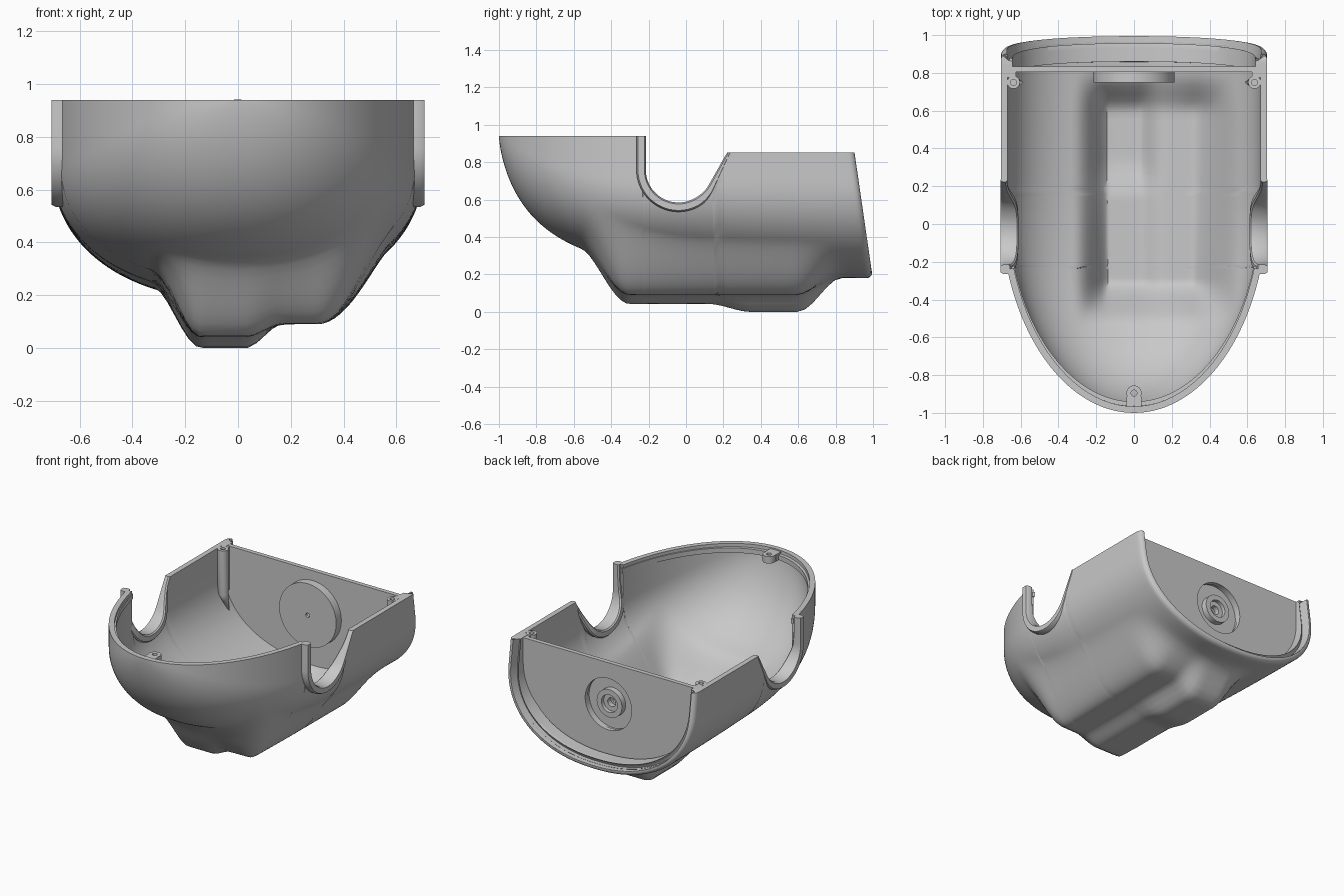
import bpy, bmesh
from math import sin, cos, asin, pi, sqrt, exp, radians
from mathutils import Vector

if "Cube" in bpy.data.objects:
    bpy.data.objects.remove(bpy.data.objects["Cube"])

GREY = (0.58, 0.58, 0.58, 1)
grey = bpy.data.materials.new("plain grey")
grey.use_nodes = True
grey.diffuse_color = GREY
grey.node_tree.nodes["Principled BSDF"].inputs["Base Color"].default_value = GREY


def finish(name, bm, thickness=0):
    """Turn a bmesh into a named smooth object, thickened inwards if asked."""
    bmesh.ops.remove_doubles(bm, verts=bm.verts, dist=1e-5)
    bmesh.ops.recalc_face_normals(bm, faces=bm.faces)
    mesh = bpy.data.meshes.new(name)
    bm.to_mesh(mesh)
    bm.free()
    mesh.materials.append(grey)
    ob = bpy.data.objects.new(name, mesh)
    bpy.context.scene.collection.objects.link(ob)
    if thickness:
        m = ob.modifiers.new("Shell", "SOLIDIFY")
        m.thickness = thickness
        m.offset = -1
        dg = bpy.context.evaluated_depsgraph_get()
        baked = bpy.data.meshes.new_from_object(ob.evaluated_get(dg))
        ob.modifiers.clear()
        ob.data = baked
    bpy.ops.object.select_all(action="DESELECT")
    bpy.context.view_layer.objects.active = ob
    ob.select_set(True)
    bpy.ops.object.shade_smooth_by_angle(angle=radians(35))


def grid(bm, rows, close_rows=False, close_cols=False):
    """Bridge rows of points with quads."""
    vs = [[bm.verts.new(p) for p in row] for row in rows]
    n, m = len(vs), len(vs[0])
    for i in range(n if close_rows else n - 1):
        for j in range(m if close_cols else m - 1):
            a, b = vs[i], vs[(i + 1) % n]
            k = (j + 1) % m
            bm.faces.new((a[j], a[k], b[k], b[j]))
    return vs


def box(bm, x0, x1, y0, y1, z0, z1):
    ends = grid(bm, [[(x0, y0, z), (x1, y0, z), (x1, y1, z), (x0, y1, z)] for z in (z0, z1)],
                close_cols=True)
    for end in ends:
        bm.faces.new(end)


def lathe(bm, profile, place, steps=40):
    """Revolve (radius, height) points; place maps (u, v, height) to space."""
    rows = [[place(r * cos(2 * pi * i / steps), r * sin(2 * pi * i / steps), h)
             for r, h in profile] for i in range(steps)]
    grid(bm, rows, close_rows=True, close_cols=True)
    bmesh.ops.remove_doubles(bm, verts=bm.verts, dist=1e-5)


def ease(a, b, x):
    t = min(1, max(0, (x - a) / (b - a)))
    return t * t * (3 - 2 * t)


# ---- hull surface rules ----
def rim_height(y):
    """Top edge of the hull: high nose, round notch, sloped exit, lower tail."""
    if y < -0.2402:
        return 0.94
    if y < 0.138:
        return 0.76 - sqrt(max(0, 0.04 - (y + 0.04) ** 2))
    return min(0.853, 0.669 + 1.957 * (y - 0.138))


def section(y, shrink=0.0):
    """U-shaped hull section from the right rim, under the keel, to the left rim."""
    e = max(0, (y - 0.96) / 0.04)
    inset = shrink + 0.03 * (1 - sqrt(max(0, 1 - e * e)))
    w = max(0, 0.705 * sqrt(max(0, 1 - (min(0, y - 0.1) / 1.1) ** 2)) - inset)
    zb = 0.17 + 0.77 * exp(-2.71 * max(0, y + 1) ** 0.7) + inset
    zc = 0.7 + 0.24 * max(0, (-y - 0.2) / 0.8) ** 2
    top = rim_height(y * 0.91 if y > 0 else y)
    if top >= zc:
        half = [(w, top + (zc - top) * i / 6) for i in range(6)]
        angles = [pi / 2 * i / 40 for i in range(41)]
    else:
        half = []
        start = asin(((zc - top) / (zc - zb)) ** 1.1)
        angles = [start + (pi / 2 - start) * i / 46 for i in range(47)]
    for a in angles:
        half.append((w * max(0, cos(a)) ** (1 / 1.1), zc - (zc - zb) * sin(a) ** (1 / 1.1)))
    out = []
    for x, z in [(-x, z) for x, z in half] + half[-2::-1]:
        # lopsided moulded bulges under the floor
        floor = 0.042 * (1 - ease(0.12, 0.34, y))
        target = floor + (0.09 - floor) * ease(0.03, 0.17, x)
        mask = ease(-0.32, -0.14, x) * (1 - ease(0.3, 0.58, x))
        mask *= ease(-0.56, -0.3, y) * (1 - ease(0.58, 0.84, y))
        z += (min(target, z) - z) * mask
        out.append((x, y - 0.145 * (z - 0.17) * max(0, y), z))
    return out


def skin(name, stations, thickness, shrink=0.0):
    bm = bmesh.new()
    grid(bm, [section(y, shrink) for y in stations])
    finish(name, bm, thickness)


# ---- hull shell and thicker tail rim ----
back_round = [0.96 + 0.04 * sin(k * pi / 12) for k in range(7)]
nose = [-1 + 1.93 * (i / 72) ** 1.7 for i in range(73)]
notch_stations = [-0.2405] + [-0.04 - 0.2 * cos(pi * i / 30) for i in range(28)]
body = [y for y in nose if y < -0.25 or y > 0.16] + notch_stations + [0.152, 0.256]
skin("hull", sorted(body) + back_round, 0.035)
skin("back_rim", [0.86, 0.9, 0.93] + back_round, 0.06, 0.003)

# ---- back wall: a ring of faces between the hull outline and a round opening ----
bm = bmesh.new()
outline = [Vector((x * 0.975, 0.5 + (z - 0.5) * 0.96)) for x, _, z in section(0.86)]
for p in outline:
    if p.y > 0.8:
        p.y = 0.852
left, right = outline[-1], outline[0]
outline += [left.lerp(right, i / 30) for i in range(1, 30)]
centre = Vector((0, 0.57))
opening = [centre + (p - centre).normalized() * 0.175 for p in outline]
rows = [[(p.x, y, p.y) for p in loop] for loop, y in
        ((outline, 0.805), (outline, 0.835), (opening, 0.835), (opening, 0.805))]
grid(bm, rows, close_rows=True, close_cols=True)
finish("back_wall", bm)

# ---- round socket in the back wall, with its hub ----
bm = bmesh.new()
lathe(bm, [(0.015, 0.75), (0.215, 0.75), (0.215, 0.815), (0.18, 0.815),
           (0.18, 0.785), (0.095, 0.785), (0.095, 0.825), (0.06, 0.825), (0.06, 0.8),
           (0.03, 0.8), (0.03, 0.765), (0.015, 0.765)],
      lambda u, v, h: (u, h, 0.57 + v), 64)
finish("wall_socket", bm)

# ---- notch lips and screw posts on both sides ----
arc = [(-0.04 + 0.2 * cos(a), 0.76 + 0.2 * sin(a))
       for a in (radians(180 + 153 * i / 30) for i in range(31))]
slope = [(0.138 + 0.094 * t, 0.669 + 0.184 * t) for t in (0.25, 0.5, 0.75, 1)]
path = [Vector(p) for p in [(-0.24, 0.94), (-0.24, 0.85)] + arc + slope]
for side, s in (("left", 1), ("right", -1)):
    bm = bmesh.new()
    rows = []
    for i, p in enumerate(path):
        d = (path[min(i + 1, len(path) - 1)] - path[max(i - 1, 0)]).normalized()
        n = Vector((d.y, -d.x))
        t = 0.025 - 0.013 * ease(0.05, 0.24, p.x)
        x0 = 0.612 + 0.045 * ease(0.56, 0.82, p.y) + 0.015 * ease(0.05, 0.24, p.x)
        x1, r = 0.707, 0.008
        ring = [(x0, -t + r), (x0 + r, -t), (x1 - 2 * r, -t), (x1, -t + r),
                (x1, t - r), (x1 - 2 * r, t), (x0 + r, t), (x0, t - r)]
        row = []
        for x, off in ring:
            q = p + n * off
            row.append((s * x, q.x, 0.853 if i == len(path) - 1 else q.y))
        rows.append(row)
    vs = grid(bm, rows, close_cols=True)
    bm.faces.new(vs[0])
    bm.faces.new(vs[-1])
    finish(side + "_notch_lip", bm)

    # the post tapers into the hull wall at its foot
    bm = bmesh.new()
    lathe(bm, [(0, 0.76), (0.016, 0.76), (0.016, 0.853), (0.034, 0.853), (0.034, 0.55), (0, 0.43)],
          lambda u, v, h: (s * (0.588 if h < 0.5 else 0.638) + u, 0.75 + v, h), 24)
    box(bm, s * 0.638 - 0.012, s * 0.638 + 0.012, 0.775, 0.815, 0.56, 0.85)
    finish(side + "_screw_post", bm)

# ---- front screw tab ----
bm = bmesh.new()
lathe(bm, [(0.016, 0.885), (0.04, 0.885), (0.04, 0.932), (0.016, 0.932)],
      lambda u, v, h: (u, -0.895 + v, h), 24)
box(bm, -0.04, 0.04, -0.975, -0.912, 0.885, 0.932)
finish("front_screw_tab", bm)

# ---- thin step just inside the front rim ----
bm = bmesh.new()
rows = []
for i in range(61):
    a = radians(198 + 144 * i / 60)
    rows.append([(0.705 * k * cos(a), 0.1 + 1.1 * k * sin(a), z)
                 for k, z in ((0.968, 0.885), (0.968, 0.918), (0.946, 0.918), (0.946, 0.885))])
ends = grid(bm, rows, close_cols=True)
bm.faces.new(ends[0])
bm.faces.new(ends[-1])
finish("front_rim_step", bm)
